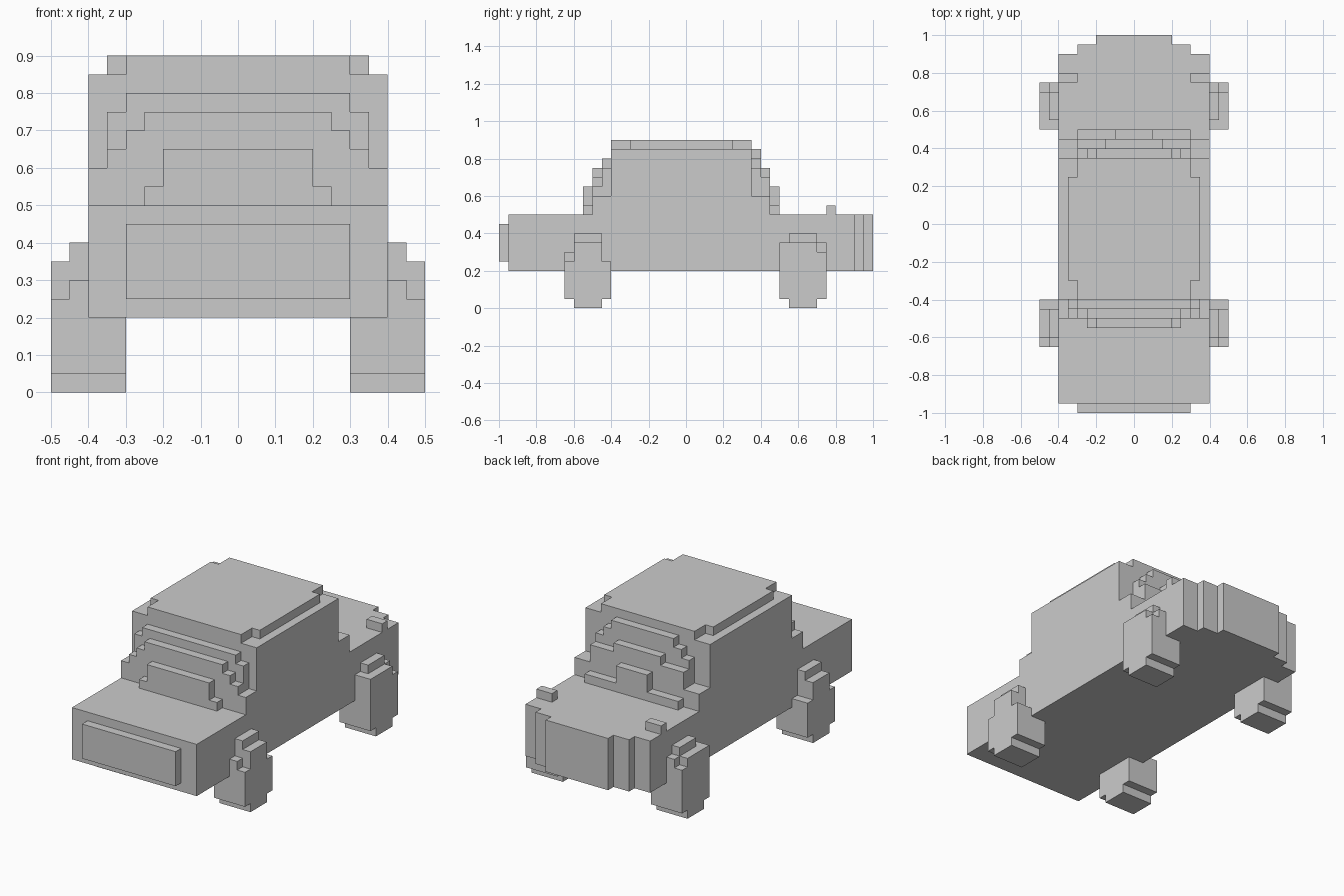
import bpy, bmesh

if "Cube" in bpy.data.objects:
    bpy.data.objects.remove(bpy.data.objects["Cube"])


def prism(name, outline, axis, lo, hi, mirror=False):
    """Extrude a 2D outline along an axis (0=x, 1=y, 2=z) from lo to hi."""
    def place(p, d):
        c = list(p)
        c.insert(axis, d)
        return c
    bm = bmesh.new()
    for sign in ((1, -1) if mirror else (1,)):
        verts = [bm.verts.new(place(p, lo)) for p in outline]
        face = bm.faces.new(verts)
        ext = bmesh.ops.extrude_face_region(bm, geom=[face])
        shift = [0, 0, 0]
        shift[axis] = hi - lo
        moved = [g for g in ext["geom"] if isinstance(g, bmesh.types.BMVert)]
        bmesh.ops.translate(bm, verts=moved, vec=shift)
        if sign < 0:
            for v in set(verts + moved):
                v.co.x = -v.co.x
    bmesh.ops.recalc_face_normals(bm, faces=bm.faces)
    mesh = bpy.data.meshes.new(name)
    bm.to_mesh(mesh)
    bm.free()
    obj = bpy.data.objects.new(name, mesh)
    bpy.context.collection.objects.link(obj)
    return obj


def rect(u0, u1, v0, v1):
    return [(u0, v0), (u1, v0), (u1, v1), (u0, v1)]


def stepped(base, steps):
    """Symmetric staircase outline; steps are (half width, top), narrow to wide."""
    right = []
    for i, (w, top) in enumerate(steps):
        right.append((w, top))
        right.append((w, steps[i + 1][1] if i + 1 < len(steps) else base))
    return right + [(-u, v) for u, v in reversed(right)]


# Lower body with stepped rear end, and front plate
prism("body", stepped(-0.95, [(0.2, 1.0), (0.3, 0.95), (0.4, 0.9)]), 2, 0.2, 0.5)
prism("front_bumper", rect(-0.3, 0.3, 0.25, 0.45), 1, -1.0, -0.95)

# Cabin and roof with notched corners
prism("cabin", rect(-0.4, 0.4, -0.4, 0.35), 2, 0.5, 0.85)
roof = [(0.3, 0.35), (0.3, 0.25), (0.35, 0.25), (0.35, -0.3), (0.3, -0.3), (0.3, -0.4)]
prism("roof", roof + [(-x, y) for x, y in reversed(roof)], 2, 0.85, 0.9)

# Stepped windshield and rear window, one layer at a time outward
windshield = [
    [(0.3, 0.8), (0.35, 0.75), (0.4, 0.6)],
    [(0.25, 0.75), (0.3, 0.7), (0.35, 0.65), (0.4, 0.6)],
    [(0.2, 0.65), (0.25, 0.55)],
]
rear_window = [
    [(0.2, 0.85), (0.25, 0.8), (0.3, 0.75), (0.4, 0.6)],
    [(0.15, 0.75), (0.3, 0.7), (0.4, 0.6)],
    [(0.1, 0.65), (0.3, 0.55)],
]
for i in range(3):
    y = -0.4 - 0.05 * i
    prism(f"windshield_layer_{i + 1}", stepped(0.5, windshield[i]), 1, y - 0.05, y)
    y = 0.35 + 0.05 * i
    prism(f"rear_window_layer_{i + 1}", stepped(0.5, rear_window[i]), 1, y, y + 0.05)

# Tail lamps
prism("tail_lamps", rect(0.3, 0.4, 0.75, 0.8), 2, 0.5, 0.55, mirror=True)


def wheel_outline(y, front_top, back_top, top):
    """Side outline of a blocky wheel starting at y, 0.25 long."""
    a, b, c, d = y, y + 0.05, y + 0.2, y + 0.25
    return [(b, 0), (c, 0), (c, 0.05), (d, 0.05), (d, back_top), (c, back_top),
            (c, top), (b, top), (b, front_top), (a, front_top), (a, 0.05), (b, 0.05)]


# Wheels: a wide inner slab and a lower outer slab on each side
for name, y, inner, outer in (
        ("front_wheels", -0.65, (0.3, 0.25, 0.4), (0.25, 0.25, 0.35)),
        ("rear_wheels", 0.5, (0.35, 0.35, 0.4), (0.35, 0.3, 0.35))):
    out = wheel_outline(y, *outer)
    out = [p for i, p in enumerate(out) if p not in out[:i]]
    prism(name + "_inner", wheel_outline(y, *inner), 0, 0.3, 0.45, mirror=True)
    prism(name + "_outer", out, 0, 0.45, 0.5, mirror=True)
